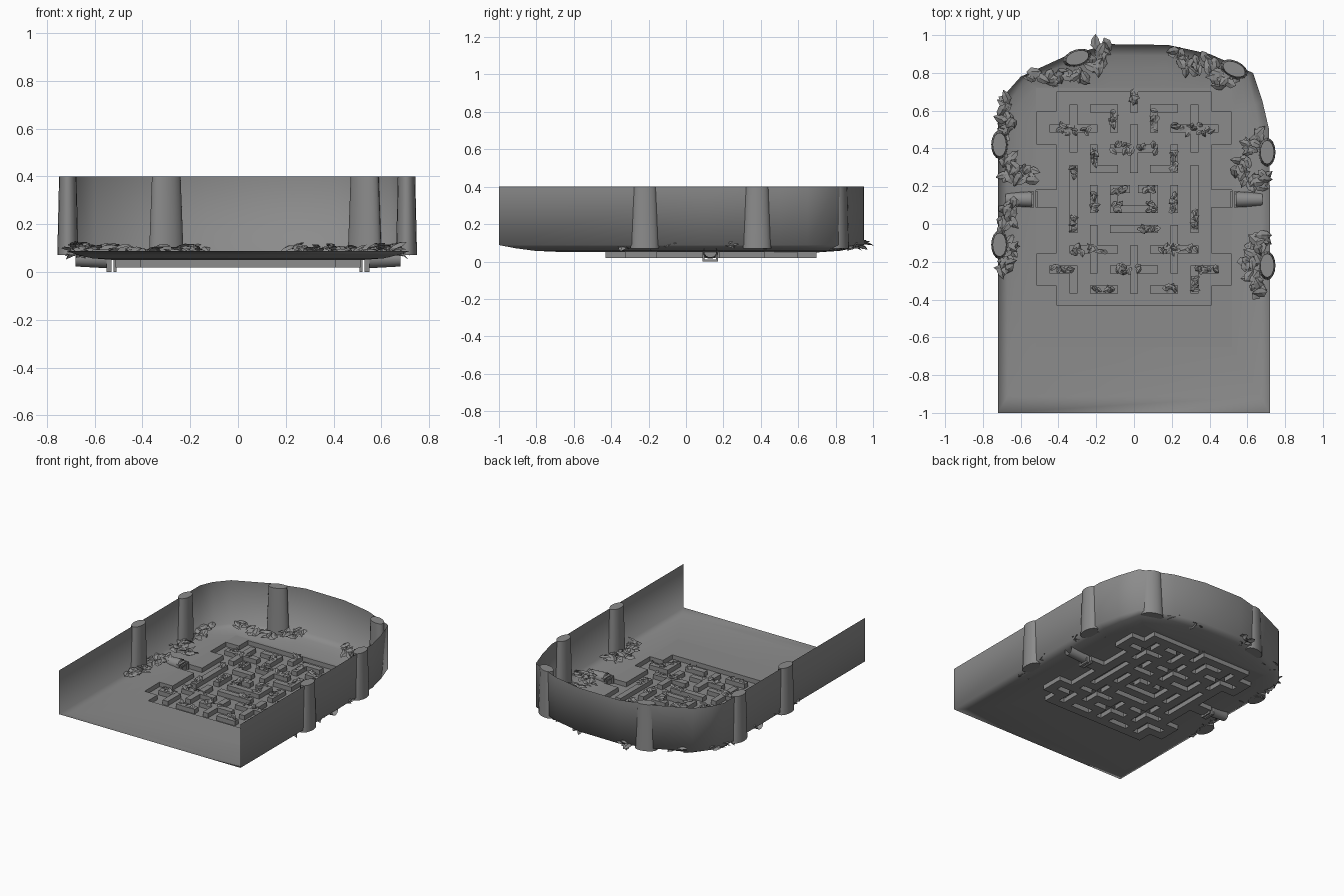
import bpy, bmesh, math, random
from mathutils import Vector, Matrix, Euler

if "Cube" in bpy.data.objects:
    bpy.data.objects.remove(bpy.data.objects["Cube"])

random.seed(4)
grey = bpy.data.materials.new("stone_grey")
grey.diffuse_color = (0.26, 0.26, 0.26, 1)
grey.use_nodes = True
grey.node_tree.nodes["Principled BSDF"].inputs["Base Color"].default_value = grey.diffuse_color


def finish(name, bm, angle=None):
    bmesh.ops.recalc_face_normals(bm, faces=bm.faces)
    me = bpy.data.meshes.new(name)
    bm.to_mesh(me)
    bm.free()
    me.materials.append(grey)
    if angle is not None:
        for p in me.polygons:
            p.use_smooth = True
        me.set_sharp_from_angle(angle=math.radians(angle))
    ob = bpy.data.objects.new(name, me)
    bpy.context.collection.objects.link(ob)
    return ob


FLOOR, LOW = 0.05, 0.018
EX, Y0, Y1 = 0.52, -0.65, 0.72

# --- basin: wall and sloping floor rim, open at the front -------------------
outline = [(-.72, -1), (-.72, .1), (-.72, .6), (-.68, .69), (-.6, .78), (-.36, .89),
           (-.13, .952), (.18, .948), (.4, .9), (.63, .8), (.68, .65), (.715, .5),
           (.72, .1), (.72, -1)]
inner = [(-EX, Y0), (-EX, .1), (-EX, .5), (-EX, .62), (-EX, Y1), (-.33, Y1), (-.12, Y1),
         (.16, Y1), (.36, Y1), (EX, Y1), (EX, .58), (EX, .45), (EX, .1), (EX, Y0)]
bm = bmesh.new()
rings = []
for t, z in [(0, .4), (0, .088), (.25, .071), (.55, .057), (1, FLOOR)]:
    rings.append([bm.verts.new((a[0] + (b[0] - a[0]) * t, a[1] + (b[1] - a[1]) * t, z))
                  for a, b in zip(outline, inner)])
for r, s in zip(rings, rings[1:]):
    for i in range(len(r) - 1):
        bm.faces.new((r[i], r[i + 1], s[i + 1], s[i]))
for r, s in zip(rings[1:], rings[2:]):
    bm.faces.new((r[0], s[0], s[-1], r[-1]))
finish("basin", bm, 82)

# --- sunken maze: islands are bars between grid nodes (i, j) ----------------
PITCH, HALF = 0.1066, 0.021
sided = [(2, 1, 4, 1), (3, 0, 3, 2), (1, 0, 2, 0), (1, 0, 1, 1), (2, 2, 2, 3), (1, 3, 2, 3),
         (3, 3, 3, 6), (2, 4, 2, 5), (1, 4, 1, 5), (.4, 4, 1, 4), (0, 5, 1, 5),
         (2, 6, 2, 8), (1, 7, 3, 7), (3, 8, 4, 8), (3, 8, 3, 9), (1, 9, 2, 9)]
middle = [(0, -.8, 0, 0), (0, 1, 0, 3), (-1, 2, 1, 2), (-1, 6, 1, 6), (0, 7, 0, 9), (-1, 8, 1, 8)]
bars = middle + sided + [(-c, b, -a, d) for a, b, c, d in sided]


def node(i, j):
    return PITCH * i, 0.612 - PITCH * j


islands = []
for a, b, c, d in bars:
    (x0, ya), (x1, yb) = node(a, b), node(c, d)
    islands.append((x0 - HALF, x1 + HALF, yb - HALF, min(ya + HALF, .698)))
pits = [(-.41, .41, -.43, .698), (-.513, .513, .42, .595),
        (-.513, .513, -.325, -.155), (-EX, EX, .09, .18)]


def cuts(values):
    out = []
    for v in sorted(values):
        if not out or v - out[-1] > 1e-4:
            out.append(v)
    return out


def inside(rects, x, y):
    return any(a < x < b and c < y < d for a, b, c, d in rects)


rects = islands + pits
xs = cuts([-EX, EX] + [v for r in rects for v in r[:2]])
ys = cuts([Y0, Y1] + [v for r in rects for v in r[2:]])
bm = bmesh.new()
cache = {}


def vert(i, j, z):
    if (i, j, z) not in cache:
        cache[i, j, z] = bm.verts.new((xs[i], ys[j], z))
    return cache[i, j, z]


def level(i, j):
    if not (0 <= i < len(xs) - 1 and 0 <= j < len(ys) - 1):
        return FLOOR
    x, y = (xs[i] + xs[i + 1]) / 2, (ys[j] + ys[j + 1]) / 2
    return LOW if inside(pits, x, y) and not inside(islands, x, y) else FLOOR


for i in range(len(xs) - 1):
    for j in range(len(ys) - 1):
        z = level(i, j)
        bm.faces.new([vert(i + a, j + b, z) for a, b in ((0, 0), (1, 0), (1, 1), (0, 1))])
        if z == LOW:
            # side walls wherever the neighbour is higher
            for di, dj, p, q in ((-1, 0, (0, 0), (0, 1)), (1, 0, (1, 0), (1, 1)),
                                 (0, -1, (0, 0), (1, 0)), (0, 1, (0, 1), (1, 1))):
                if level(i + di, j + dj) == FLOOR:
                    bm.faces.new((vert(i + p[0], j + p[1], LOW), vert(i + q[0], j + q[1], LOW),
                                  vert(i + q[0], j + q[1], FLOOR), vert(i + p[0], j + p[1], FLOOR)))
finish("maze_floor", bm)

# --- side tunnels: pipe and framed mouth -----------------------------------
for side, s in (("left", -1), ("right", 1)):
    bm = bmesh.new()
    bmesh.ops.create_cone(bm, segments=14, radius1=.042, radius2=.034, depth=.14, cap_ends=False,
                          matrix=Matrix.Translation((s * .61, .13, .056))
                          @ Matrix.Rotation(s * math.pi / 2, 4, 'Y'))
    finish(side + "_tunnel_pipe", bm, 40)
    bm = bmesh.new()
    for x, w in ((.515, .012), (.54, .02)):
        for y, z, dy, dz in ((.094, .036, .012, .072), (.166, .036, .012, .072),
                             (.13, .068, .084, .012), (.13, .006, .084, .012)):
            bmesh.ops.create_cube(bm, size=1, matrix=Matrix.Translation((s * x, y, z))
                                  @ Matrix.Diagonal((w, dy, dz, 1)))
    finish(side + "_tunnel_frame", bm)

# --- tapered flattened columns set into the wall ----------------------------
columns = [(-.712, -.11, 90), (-.712, .42, 90), (-.30, .88, 18), (.53, .82, -25),
           (.705, .38, 90), (.705, -.22, 90)]
for n, (x, y, deg) in enumerate(columns):
    bm = bmesh.new()
    bmesh.ops.create_cone(bm, segments=16, radius1=.076, radius2=.063, depth=.33, cap_ends=True,
                          matrix=Matrix.Translation((x, y, .235))
                          @ Matrix.Rotation(math.radians(deg), 4, 'Z')
                          @ Matrix.Diagonal((1, .58, 1, 1)))
    finish("column_%d" % (n + 1), bm, 40)


# --- foliage ---------------------------------------------------------------
def leaf(bm, pos, size, tilt):
    rot = Euler((random.uniform(-tilt, tilt), random.uniform(-tilt, tilt),
                 random.uniform(0, 6.283))).to_matrix()
    spine = [(-.5, 0), (-.15, .1), (.2, .08), (.55, -.08)]
    mid = [bm.verts.new(Vector(pos) + rot @ Vector((x, 0, z)) * size) for x, z in spine]
    for s in (-1, 1):
        e = [bm.verts.new(Vector(pos) + rot @ Vector((x, s * w, z)) * size)
             for x, w, z in ((-.2, .3, 0), (.2, .25, -.03))]
        bm.faces.new((mid[0], mid[1], e[0]))
        bm.faces.new((mid[1], mid[2], e[1], e[0]))
        bm.faces.new((mid[2], mid[3], e[1]))


# clumps curling round the column feet
paths = [[(-.69, .65), (-.66, .55), (-.70, .46)], [(-.71, .36), (-.62, .30), (-.54, .26), (-.72, .24)],
         [(-.64, .12), (-.68, .04), (-.72, -.03)], [(-.65, -.12), (-.67, -.2), (-.70, -.27)],
         [(-.55, .78), (-.42, .77), (-.28, .79), (-.18, .88), (-.17, .96)],
         [(.21, .92), (.28, .83), (.38, .87), (.44, .77), (.53, .77)],
         [(.66, .48), (.60, .38), (.56, .26), (.64, .2), (.72, .25)],
         [(.71, -.06), (.63, -.12), (.61, -.22), (.65, -.33), (.70, -.34)]]
for n, path in enumerate(paths):
    bm = bmesh.new()
    for a, b in zip(path, path[1:]):
        for k in range(10):
            p = Vector(a).lerp(Vector(b), k / 10)
            leaf(bm, (p.x + random.gauss(0, .018), p.y + random.gauss(0, .018),
                      random.uniform(.075, .112)), random.uniform(.06, .085), .45)
    finish("leaf_clump_%d" % (n + 1), bm)

# small vines lying on the maze bars: x, y, half length in x and y
vines = [(-.32, .505, .11, .03), (.32, .505, .11, .03), (0, .4, .12, .03), (0, .67, .01, .04),
         (-.11, .57, .01, .06), (.11, .56, .01, .06), (-.21, .35, .01, .05), (.21, .34, .01, .05),
         (-.32, .27, .01, .04), (-.32, 0, .01, .05), (.32, .02, .01, .05), (-.21, .11, .01, .05),
         (.21, .11, .01, .05), (-.08, .18, .03, .01), (.08, .18, .03, .01), (-.09, .09, .02, .02),
         (.09, .09, .02, .02), (.08, -.025, .05, .01), (-.23, -.135, .10, .02), (.23, -.135, .10, .02),
         (0, -.24, .09, .02), (-.38, -.24, .05, .01), (.38, -.24, .06, .01), (-.16, -.345, .05, .01),
         (.2, -.34, .03, .01), (.32, -.32, .01, .04)]
bm = bmesh.new()
for x, y, dx, dy in vines:
    for k in range(int(6 + 80 * max(dx, dy))):
        leaf(bm, (x + random.uniform(-dx, dx), y + random.uniform(-dy, dy),
                  random.uniform(.052, .07)), random.uniform(.035, .05), .6)
finish("maze_vines", bm)
